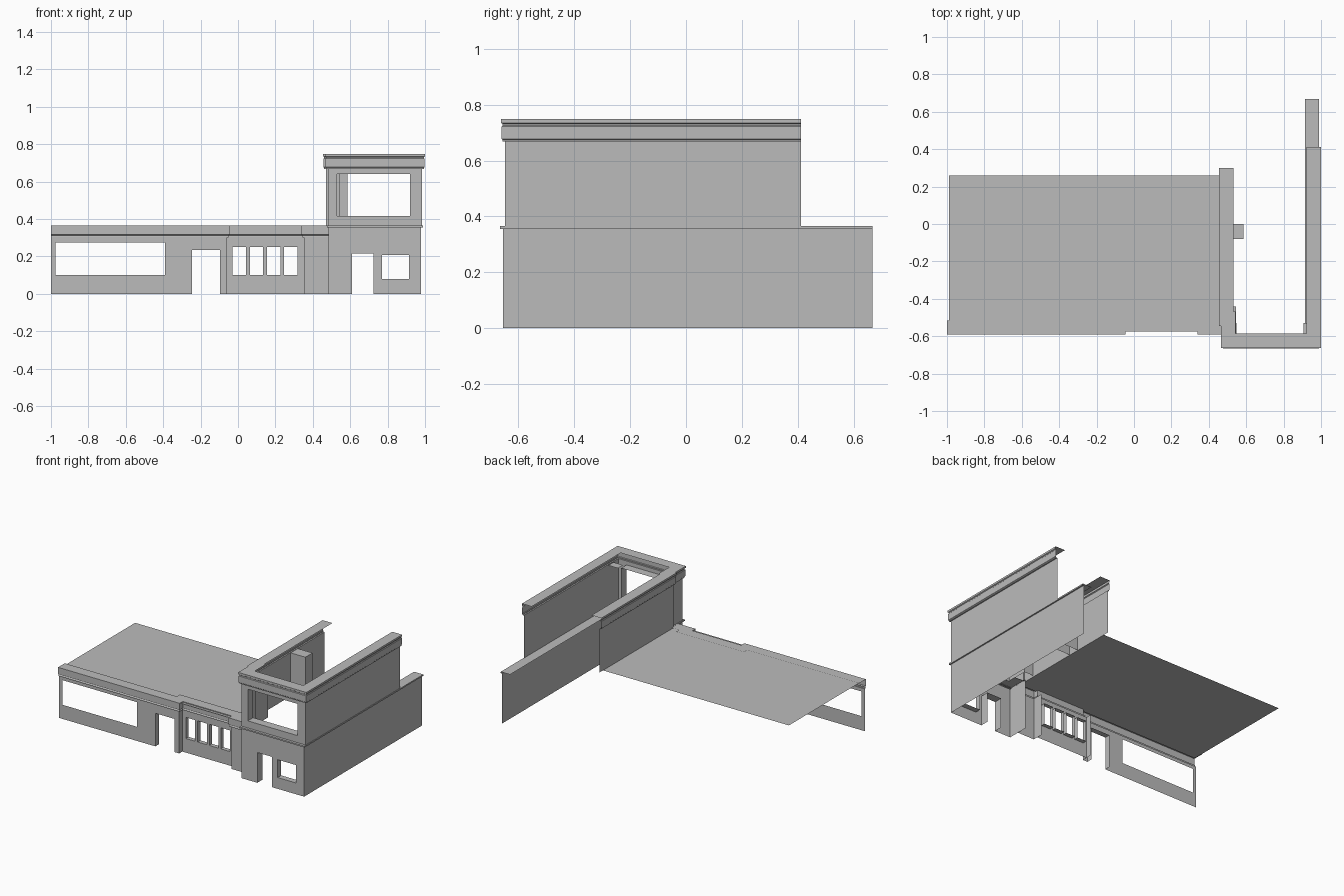
import bpy
import bmesh
from mathutils import Vector

cube = bpy.data.objects.get("Cube")
if cube:
    bpy.data.objects.remove(cube)

# Single plain grey
grey = bpy.data.materials.new("plain_grey")
grey.use_nodes = True
COLOUR = (0.5, 0.5, 0.5, 1)
grey.diffuse_color = COLOUR
grey.node_tree.nodes["Principled BSDF"].inputs["Base Color"].default_value = COLOUR


def finish(name, bm):
    bmesh.ops.remove_doubles(bm, verts=bm.verts, dist=0.0002)
    mesh = bpy.data.meshes.new(name)
    bm.to_mesh(mesh)
    bm.free()
    mesh.materials.append(grey)
    obj = bpy.data.objects.new(name, mesh)
    bpy.context.collection.objects.link(obj)
    return obj


def quad(bm, *points):
    bm.faces.new([bm.verts.new(p) for p in points])


def sweep(name, path, profile):
    """Sheet swept along a plan path; profile is (outward offset, height)."""
    pts = [Vector(p) for p in path]
    normals = []
    for a, b in zip(pts, pts[1:]):
        d = (b - a).normalized()
        normals.append(Vector((d.y, -d.x)))
    mitres = [normals[0]]
    for n, m in zip(normals, normals[1:]):
        mitres.append((n + m) / (1 + n.dot(m)))
    mitres.append(normals[-1])
    bm = bmesh.new()
    rings = [[bm.verts.new((*(p + m * off), z)) for off, z in profile]
             for p, m in zip(pts, mitres)]
    for r, s in zip(rings, rings[1:]):
        for i in range(len(profile) - 1):
            bm.faces.new((r[i], s[i], s[i + 1], r[i + 1]))
    return finish(name, bm)


def facade(name, x0, x1, y, z0, z1, openings):
    """Front wall sheet with openings (x0, x1, z0, z1, reveal depth)."""
    bm = bmesh.new()
    xs = sorted({x0, x1, *[v for o in openings for v in o[:2]]})
    zs = sorted({z0, z1, *[v for o in openings for v in o[2:4]]})
    for a, b in zip(xs, xs[1:]):
        for c, d in zip(zs, zs[1:]):
            mx, mz = (a + b) / 2, (c + d) / 2
            if not any(o[0] < mx < o[1] and o[2] < mz < o[3] for o in openings):
                quad(bm, (a, y, c), (b, y, c), (b, y, d), (a, y, d))
    for a, b, c, d, depth in openings:
        if not depth:
            continue
        k = y + depth
        quad(bm, (a, y, c), (a, y, d), (a, k, d), (a, k, c))
        quad(bm, (b, y, d), (b, y, c), (b, k, c), (b, k, d))
        quad(bm, (a, y, d), (b, y, d), (b, k, d), (a, k, d))
        if c > 0:
            quad(bm, (b, y, c), (a, y, c), (a, k, c), (b, k, c))
    bmesh.ops.dissolve_limit(bm, angle_limit=0.01, verts=bm.verts, edges=bm.edges)
    return finish(name, bm)


def plate(name, x0, x1, y0, y1, z):
    bm = bmesh.new()
    quad(bm, (x0, y0, z), (x1, y0, z), (x1, y1, z), (x0, y1, z))
    return finish(name, bm)


# Low wing front
WING_Y, RECESS_Y, TOWER_Y = -0.577, -0.542, -0.655
L, R, TX = -0.058, 0.352, 0.485
facade("wing_front_wall", -1, L, WING_Y, 0, 0.3,
       [(-0.975, -0.39, 0.1, 0.275, 0), (-0.245, -0.095, 0, 0.235, 0.04)])
facade("recessed_window_wall", L, R, RECESS_Y, 0, 0.3,
       [(x, x + 0.072, 0.1, 0.25, 0.03) for x in (-0.03, 0.063, 0.154, 0.245)])
facade("wing_end_pier", R, TX, WING_Y, 0, 0.3, [])
for name, path in (("recess_left_return", [(L, WING_Y), (L, -0.5)]),
                   ("recess_right_return", [(R, -0.5), (R, WING_Y)]),
                   ("tower_lower_return", [(TX, -0.5), (TX, TOWER_Y)])):
    sweep(name, path, [(0, 0), (0, 0.3 if "recess" in name else 0.355)])

# Parapet follows the recess
sweep("wing_parapet",
      [(-1, WING_Y), (L, WING_Y), (L, RECESS_Y), (R, RECESS_Y), (R, WING_Y), (TX, WING_Y)],
      [(0, 0.3), (0.008, 0.3), (0.008, 0.307), (0.005, 0.312),
       (0.013, 0.316), (0.013, 0.364), (-0.062, 0.364)])
plate("wing_roof", -0.99, 0.47, -0.575, 0.26, 0.358)

# Tower lower storey
facade("tower_lower_front", TX, 0.978, TOWER_Y, 0, 0.355,
       [(0.61, 0.725, 0, 0.215, 0.06), (0.77, 0.915, 0.08, 0.207, 0.04)])
sweep("tower_lower_side", [(0.978, TOWER_Y), (0.978, 0.667)], [(0, 0), (0, 0.355)])
sweep("storey_ledge", [(TX, -0.53), (TX, TOWER_Y), (0.978, TOWER_Y), (0.978, 0.667)],
      [(0, 0.355), (0.01, 0.355), (0.01, 0.365), (-0.063, 0.365)])

# Tower upper storey
UP_Y, UL, UR = -0.647, 0.48, 0.985
left_path = [(0.47, 0.3), (0.47, -0.53), (UL, -0.53), (UL, UP_Y)]
right_path = [(UR, UP_Y), (UR, 0.412)]
facade("tower_upper_front", UL, UR, UP_Y, 0.36, 0.668, [(0.53, 0.92, 0.415, 0.64, 0.06)])
sweep("tower_upper_left", left_path, [(0, 0.358), (0, 0.668)])
sweep("tower_upper_right", right_path, [(0, 0.36), (0, 0.668)])
sweep("tower_cornice", left_path + right_path,
      [(0, 0.668), (0.01, 0.668), (0.01, 0.674), (0.013, 0.677), (0.013, 0.722),
       (0.009, 0.726), (0.009, 0.731), (0.015, 0.735), (0.015, 0.748), (-0.062, 0.748)])

# Inner corner pier, wall stub and small corner lintel
sweep("inner_corner_pier", [(0.545, -0.587), (0.545, -0.44), (0.475, -0.44)][::1],
      [(0, 0.365), (0, 0.665)])
sweep("inner_wall_stub", [(0.47, -0.08), (0.585, -0.08), (0.585, 0), (0.47, 0)],
      [(0, 0.36), (0, 0.665)])
plate("inner_pier_cap", 0.475, 0.545, -0.587, -0.44, 0.665)
plate("inner_stub_cap", 0.47, 0.585, -0.08, 0, 0.665)
plate("inner_right_lintel", 0.905, 0.98, -0.587, -0.53, 0.665)
